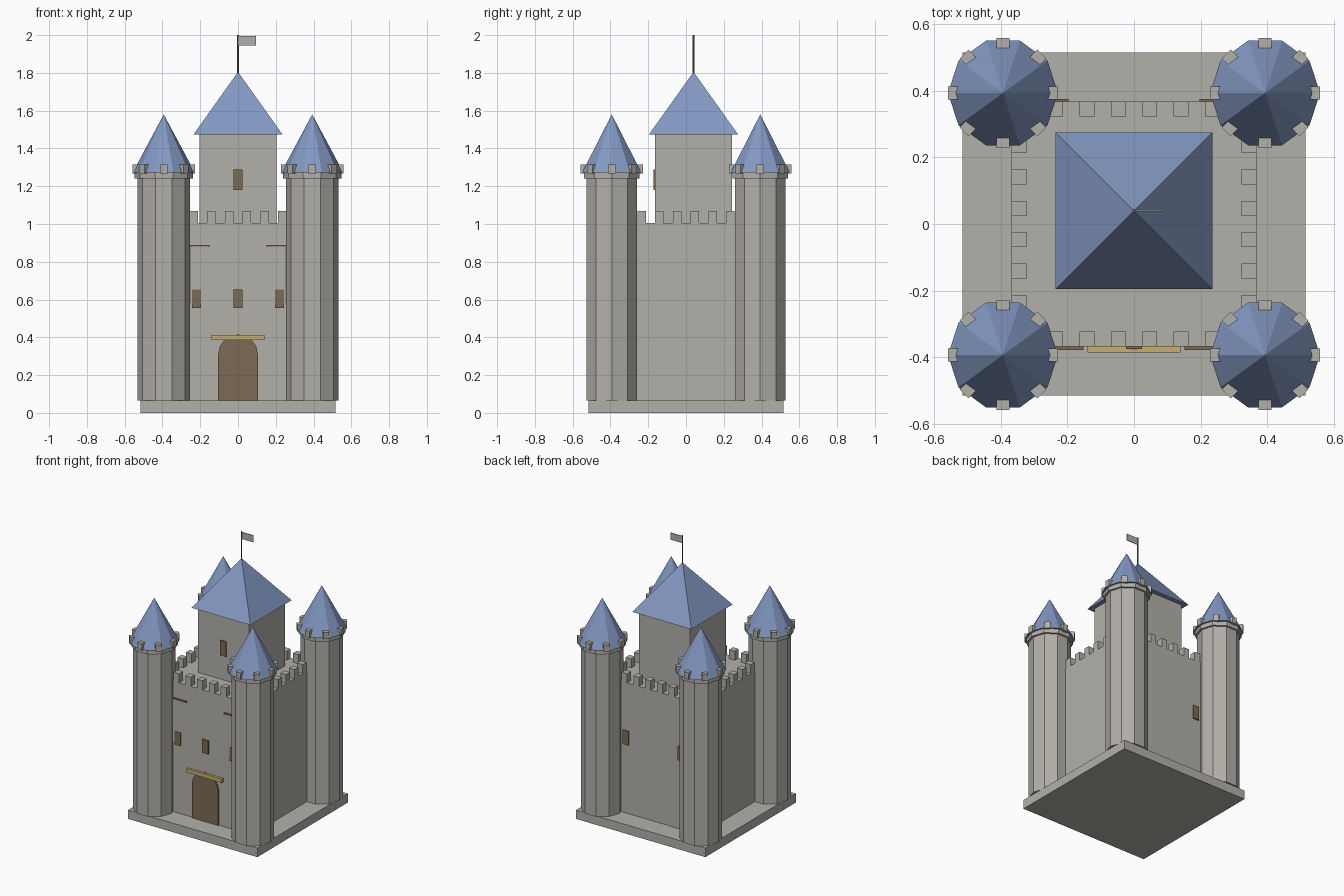
import bpy, bmesh, math
from mathutils import Matrix, Vector

if "Cube" in bpy.data.objects:
    bpy.data.objects.remove(bpy.data.objects["Cube"])


def material(name, rgb):
    m = bpy.data.materials.new(name)
    m.diffuse_color = (*rgb, 1)
    m.use_nodes = True
    m.node_tree.nodes["Principled BSDF"].inputs["Base Color"].default_value = m.diffuse_color
    return m


STONE = material("stone", (0.45, 0.435, 0.40))
BLUE = material("blue_slate", (0.225, 0.315, 0.54))
WOOD = material("brown_wood", (0.205, 0.145, 0.09))
GOLD = material("gold", (0.58, 0.43, 0.17))


def finish(name, bm, mat):
    bmesh.ops.recalc_face_normals(bm, faces=bm.faces)
    me = bpy.data.meshes.new(name)
    bm.to_mesh(me)
    bm.free()
    me.materials.append(mat)
    ob = bpy.data.objects.new(name, me)
    bpy.context.collection.objects.link(ob)
    return ob


def add_box(bm, lo, hi, turn=Matrix()):
    lo, hi = Vector(lo), Vector(hi)
    size = hi - lo
    mat = turn @ Matrix.Translation((lo + hi) / 2) @ Matrix.Diagonal((*size, 1))
    bmesh.ops.create_cube(bm, size=1, matrix=mat)


def box(name, lo, hi, mat):
    bm = bmesh.new()
    add_box(bm, lo, hi)
    return finish(name, bm, mat)


def lathe(name, sides, r1, r2, z1, z2, at, mat, turn=0.0):
    # Straight or tapering prism with its first corner at the given angle
    bm = bmesh.new()
    rings = []
    for r, z in ((r1, z1), (r2, z2)):
        count = sides if r > 0 else 1
        rings.append([bm.verts.new((at[0] + r * math.cos(turn + math.tau * i / sides),
                                    at[1] + r * math.sin(turn + math.tau * i / sides), z))
                      for i in range(count)])
    low, high = rings
    bm.faces.new(low[::-1])
    if len(high) > 1:
        bm.faces.new(high)
    for i in range(sides):
        j = (i + 1) % sides
        if len(high) > 1:
            bm.faces.new((low[i], low[j], high[j], high[i]))
        else:
            bm.faces.new((low[i], low[j], high[0]))
    return finish(name, bm, mat)


W = 0.367          # half width of the main walls
T = 0.393          # tower centre offset
KEEP_Y = 0.04      # keep sits slightly behind centre

# Base and main block
box("base", (-0.515, -0.515, 0), (0.515, 0.515, 0.065), STONE)
box("main_walls", (-W, -W, 0.065), (W, W, 1.005), STONE)

# Battlements along the four walls
bm = bmesh.new()
for side in range(4):
    turn = Matrix.Rotation(side * math.pi / 2, 4, 'Z')
    for i in range(6):
        x = (i - 2.5) * 0.094
        add_box(bm, (x - 0.0225, -W, 1.005), (x + 0.0225, -W + 0.045, 1.07), turn)
finish("wall_battlements", bm, STONE)

# Central keep with pyramid roof
box("keep", (-0.203, KEEP_Y - 0.203, 1.005), (0.203, KEEP_Y + 0.203, 1.475), STONE)
lathe("keep_roof", 4, 0.235 * math.sqrt(2), 0, 1.475, 1.805, (0, KEEP_Y), BLUE, math.pi / 4)

# Flag
lathe("flag_pole", 6, 0.005, 0.005, 1.79, 2.0, (0, KEEP_Y), WOOD)
box("flag", (0.003, KEEP_Y - 0.002, 1.945), (0.095, KEEP_Y + 0.002, 1.995), STONE)

# Corner towers
for sx in (-1, 1):
    for sy in (-1, 1):
        at = (sx * T, sy * T)
        lathe("tower", 10, 0.14, 0.14, 0.065, 1.245, at, STONE)
        lathe("tower_collar", 10, 0.154, 0.154, 1.241, 1.272, at, STONE)
        lathe("tower_roof", 10, 0.165, 0, 1.272, 1.58, at, BLUE)
        bm = bmesh.new()
        for i in range(8):
            turn = Matrix.Translation((*at, 0)) @ Matrix.Rotation(i * math.pi / 4, 4, 'Z')
            add_box(bm, (0.132, -0.019, 1.268), (0.165, 0.019, 1.316), turn)
        finish("tower_battlements", bm, STONE)

# Arched door: rectangle with a half-round head, extruded from the wall
outline = [(-0.105, 0.065), (0.105, 0.065)]
outline += [(0.105 * math.cos(math.pi * i / 8), 0.31 + 0.105 * math.sin(math.pi * i / 8))
            for i in range(9)]
bm = bmesh.new()
face = bm.faces.new([bm.verts.new((x, -W - 0.009, z)) for x, z in outline])
ext = bmesh.ops.extrude_face_region(bm, geom=[face])
bmesh.ops.translate(bm, vec=(0, 0.015, 0),
                    verts=[v for v in ext["geom"] if isinstance(v, bmesh.types.BMVert)])
finish("door", bm, WOOD)
box("door_lintel", (-0.14, -W - 0.018, 0.385), (0.14, -W, 0.413), GOLD)

# Windows
for x in (-0.22, 0, 0.22):
    box("front_window", (x - 0.024, -W - 0.008, 0.555), (x + 0.024, -W + 0.001, 0.652), WOOD)
for x in (-0.22, 0.22):
    box("back_window", (x - 0.024, W - 0.001, 0.56), (x + 0.024, W + 0.008, 0.66), WOOD)
box("keep_window", (-0.024, KEEP_Y - 0.212, 1.18), (0.024, KEEP_Y - 0.202, 1.288), WOOD)

# Hanging banners and their rods
for s in (-1, 1):
    x = s * 0.22
    box("banner", (x - 0.06, -W - 0.005, 0.573), (x + 0.06, -W + 0.001, 0.882), STONE)
    box("banner_rod", (x - 0.069, -W - 0.011, 0.88), (x + 0.069, -W + 0.001, 0.89), WOOD)
